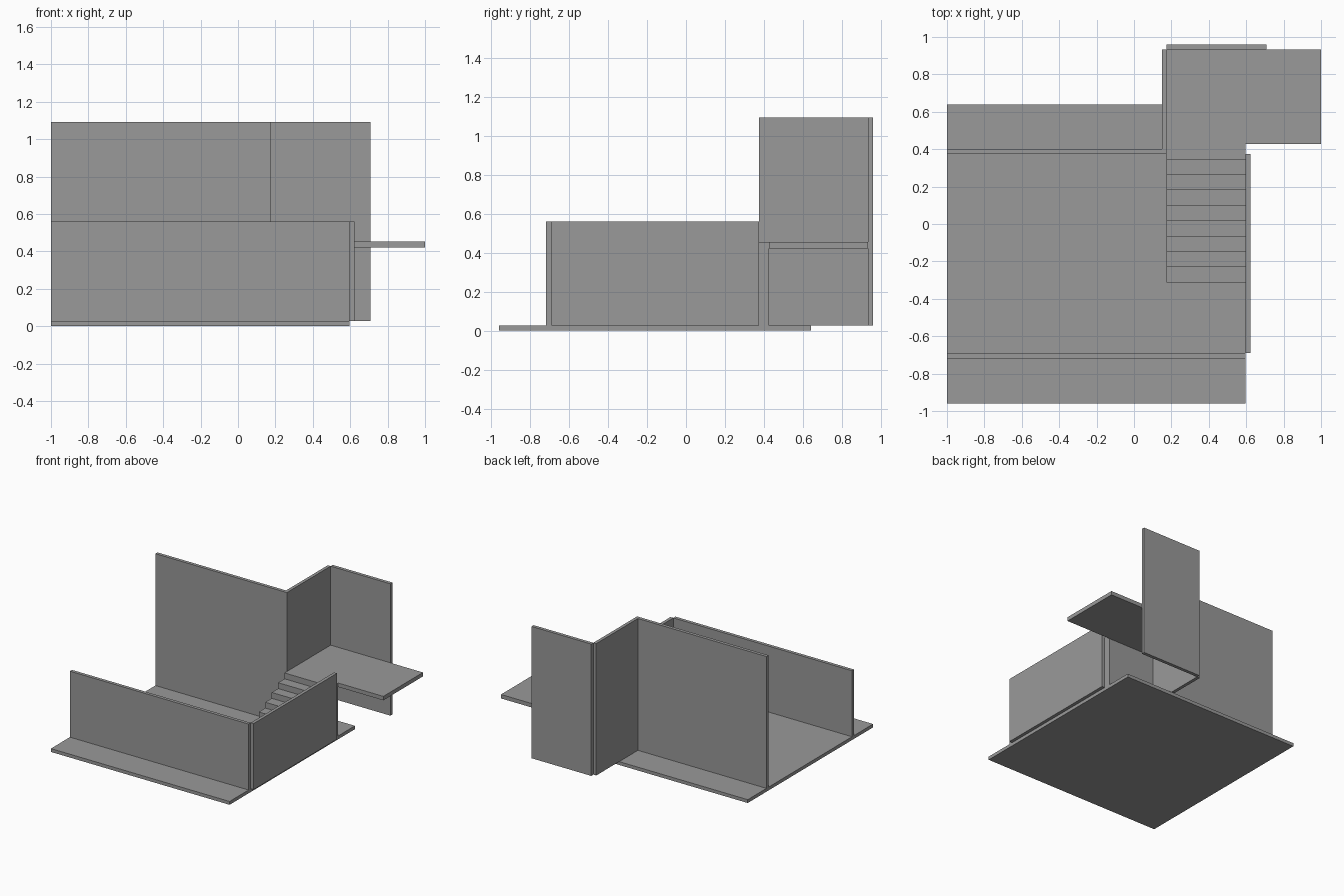
import bpy, bmesh

if "Cube" in bpy.data.objects:
    bpy.data.objects.remove(bpy.data.objects["Cube"])

# Dark grey shared by every part
grey = bpy.data.materials.new("dark_grey")
grey.diffuse_color = (0.32, 0.32, 0.32, 1)
grey.use_nodes = True
grey.node_tree.nodes["Principled BSDF"].inputs["Base Color"].default_value = grey.diffuse_color


def add(name, bm):
    bmesh.ops.recalc_face_normals(bm, faces=bm.faces)
    mesh = bpy.data.meshes.new(name)
    bm.to_mesh(mesh)
    bm.free()
    mesh.materials.append(grey)
    bpy.context.collection.objects.link(bpy.data.objects.new(name, mesh))


def box(name, x0, x1, y0, y1, z0, z1):
    bm = bmesh.new()
    bmesh.ops.create_cube(bm, size=1)
    for v in bm.verts:
        v.co = (x1 if v.co.x > 0 else x0,
                y1 if v.co.y > 0 else y0,
                z1 if v.co.z > 0 else z0)
    add(name, bm)


FLOOR, LOW, HIGH, DECK = 0.027, 0.56, 1.092, 0.454

# Ground slab
box("floor", -1, 0.597, -0.96, 0.64, 0, FLOOR)

# Low walls at front and right
box("front_wall", -1, 0.597, -0.718, -0.691, FLOOR, LOW)
box("right_wall", 0.597, 0.623, -0.691, 0.374, FLOOR, LOW)

# Tall walls stepping around the landing
box("back_wall", -1, 0.175, 0.374, 0.401, FLOOR, HIGH)
box("landing_side_wall", 0.149, 0.175, 0.401, 0.933, FLOOR, HIGH)
box("landing_back_wall", 0.175, 0.708, 0.933, 0.96, FLOOR, HIGH)

# Raised landing
box("landing", 0.175, 1, 0.427, 0.933, DECK - 0.032, DECK)

# Solid staircase: stepped side profile extruded across its width
steps, y0, y1 = 9, -0.312, 0.427
run, rise = (y1 - y0) / steps, (DECK - FLOOR) / steps
profile = [(y0, FLOOR)]
for i in range(steps):
    z = FLOOR + (i + 1) * rise
    profile += [(y0 + i * run, z), (y0 + (i + 1) * run, z)]
profile.append((y1, FLOOR))
bm = bmesh.new()
side = bm.faces.new([bm.verts.new((0.175, y, z)) for y, z in profile])
ext = bmesh.ops.extrude_face_region(bm, geom=[side], use_keep_orig=True)
bmesh.ops.translate(bm, vec=(0.422, 0, 0),
                    verts=[g for g in ext["geom"] if isinstance(g, bmesh.types.BMVert)])
add("staircase", bm)
